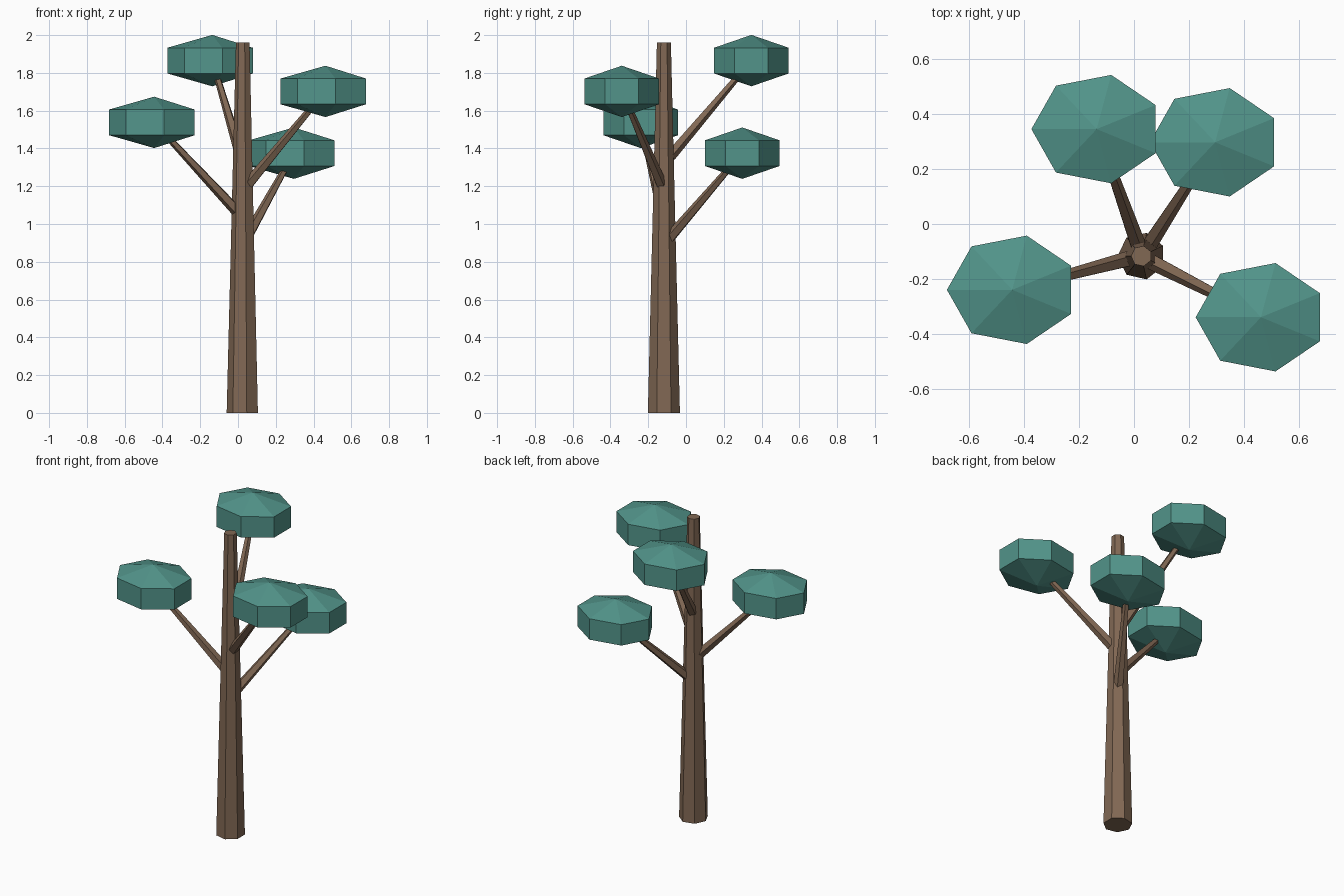
import bpy, bmesh
from math import sin, cos, pi
from mathutils import Vector

if "Cube" in bpy.data.objects:
    bpy.data.objects.remove(bpy.data.objects["Cube"])


def material(name, rgb):
    m = bpy.data.materials.new(name)
    m.diffuse_color = (*rgb, 1)
    m.use_nodes = True
    m.node_tree.nodes["Principled BSDF"].inputs["Base Color"].default_value = m.diffuse_color
    return m


def loft(name, sides, profile, mat, scale=(1, 1, 1)):
    """Faceted solid around z from (radius, height) pairs; radius 0 makes a point."""
    bm = bmesh.new()
    rings = []
    for r, z in profile:
        n = sides if r > 0 else 1
        # a corner points to -x
        rings.append([bm.verts.new((r * cos(pi + 2 * pi * i / sides) * scale[0],
                                    r * sin(pi + 2 * pi * i / sides) * scale[1],
                                    z * scale[2])) for i in range(n)])
    for a, b in zip(rings, rings[1:]):
        for i in range(sides):
            j = (i + 1) % sides
            quad = [a[i % len(a)], a[j % len(a)], b[j % len(b)], b[i % len(b)]]
            bm.faces.new(list(dict.fromkeys(quad)))
    for ring in (rings[0], rings[-1]):
        if len(ring) > 1:
            bm.faces.new(ring)
    bmesh.ops.recalc_face_normals(bm, faces=bm.faces)
    me = bpy.data.meshes.new(name)
    bm.to_mesh(me)
    bm.free()
    me.materials.append(mat)
    ob = bpy.data.objects.new(name, me)
    bpy.context.collection.objects.link(ob)
    return ob


bark = material("bark", (0.22, 0.138, 0.088))
leaf = material("leaf", (0.084, 0.296, 0.254))

# trunk
base = Vector((0.027, -0.117, 0))
trunk = loft("trunk", 7, [(0.087, 0), (0.038, 1.96)], bark)
trunk.location = base

# branches, each carrying a squashed leaf clump
clumps = [((0.296, 0.298, 1.375), 0.925),
          ((-0.444, -0.240, 1.538), 1.07),
          ((0.463, -0.340, 1.702), 1.215),
          ((-0.136, 0.346, 1.865), 1.36)]
for k, (centre, start_z) in enumerate(clumps, 1):
    centre = Vector(centre)
    out = centre - base
    out.z = 0
    start = base + out.normalized() * 0.035 + Vector((0, 0, start_z))
    d = centre - start
    branch = loft(f"branch_{k}", 5, [(0.031, 0), (0.015, d.length)], bark)
    branch.location = start
    branch.rotation_euler = d.to_track_quat('Z', 'Y').to_euler()

    clump = loft(f"leaf_clump_{k}", 7,
                 [(0, -1), (0.866, -0.5), (0.866, 0.5), (0, 1)],
                 leaf, (0.275, 0.234, 0.136))
    clump.location = centre
